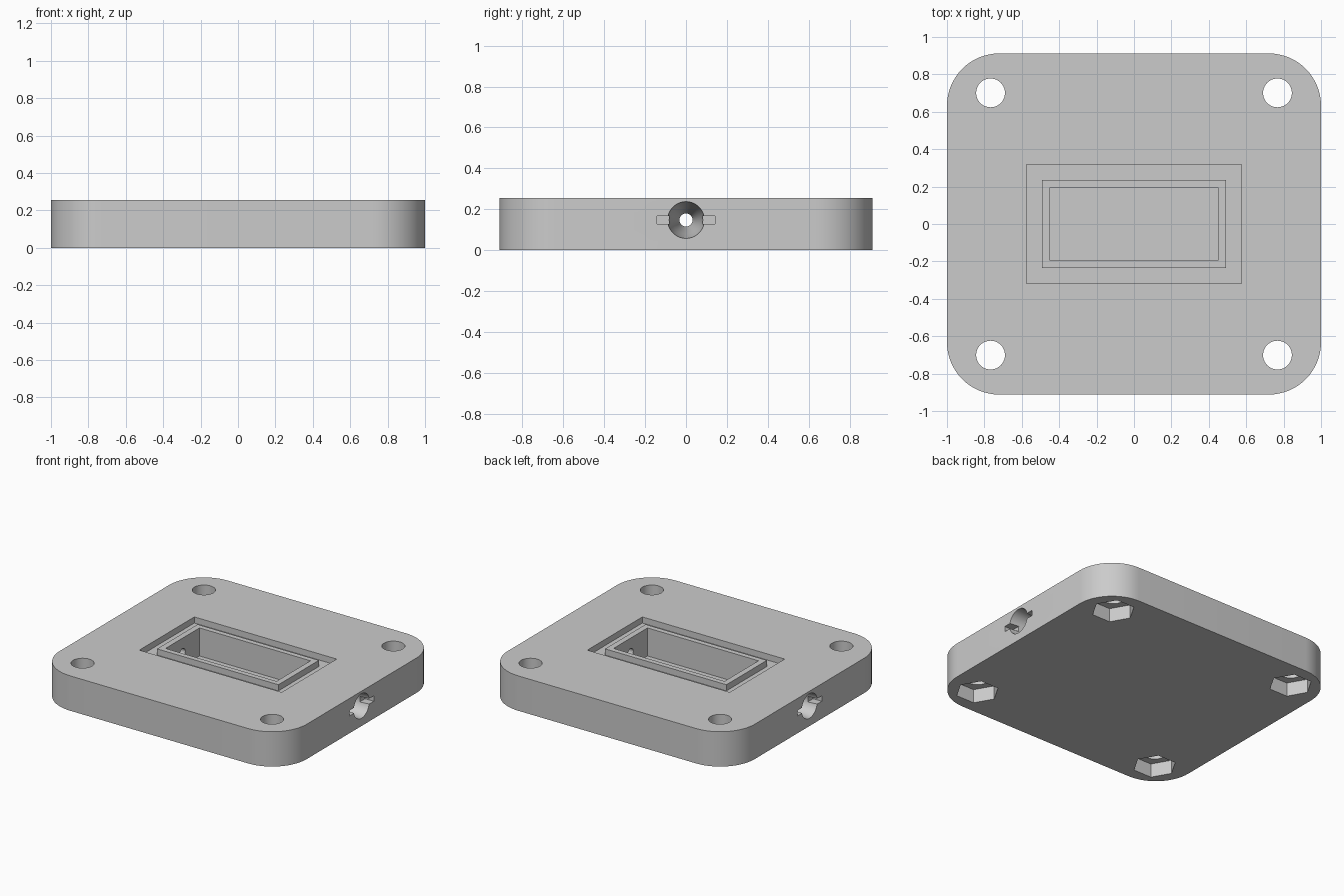
import bpy
from math import cos, sin, pi, radians

cube = bpy.data.objects.get("Cube")
if cube:
    bpy.data.objects.remove(cube, do_unlink=True)

HEIGHT = 0.255
PORT_Z = 0.147

grey = bpy.data.materials.new("plain grey")
grey.use_nodes = True
color = (0.6, 0.6, 0.6, 1)
grey.diffuse_color = color
grey.node_tree.nodes["Principled BSDF"].inputs["Base Color"].default_value = color


def loft(name, rings):
    """Closed solid through equal-length rings of points, bottom to top."""
    n = len(rings[0])
    verts = [p for ring in rings for p in ring]
    faces = [tuple(reversed(range(n))), tuple(range(len(verts) - n, len(verts)))]
    for k in range(len(rings) - 1):
        for i in range(n):
            j = (i + 1) % n
            faces.append((k * n + i, k * n + j, (k + 1) * n + j, (k + 1) * n + i))
    mesh = bpy.data.meshes.new(name)
    mesh.from_pydata(verts, [], faces)
    mesh.materials.append(grey)
    obj = bpy.data.objects.new(name, mesh)
    bpy.context.collection.objects.link(obj)
    return obj


def prism(name, outline, z0, z1):
    return loft(name, [[(x, y, z) for x, y in outline] for z in (z0, z1)])


def circle(x, y, r, n):
    return [(x + r * cos(2 * pi * i / n), y + r * sin(2 * pi * i / n)) for i in range(n)]


def rectangle(x0, x1, y0, y1):
    return [(x0, y0), (x1, y0), (x1, y1), (x0, y1)]


def rounded(hx, hy, r, steps=16):
    pts = []
    for k, (sx, sy) in enumerate([(1, 1), (-1, 1), (-1, -1), (1, -1)]):
        for i in range(steps + 1):
            a = pi / 2 * (k + i / steps)
            pts.append((sx * (hx - r) + r * cos(a), sy * (hy - r) + r * sin(a)))
    return pts


def cut(target, cutter):
    """Subtract the cutter, then discard it."""
    mod = target.modifiers.new("cut", "BOOLEAN")
    mod.operation = "DIFFERENCE"
    mod.solver = "EXACT"
    mod.object = cutter
    bpy.context.view_layer.objects.active = target
    bpy.ops.object.modifier_apply(modifier=mod.name)
    bpy.data.objects.remove(cutter, do_unlink=True)


# Rounded plate
body = prism("housing_plate", rounded(1, 0.912, 0.28), 0, HEIGHT)

# Shallow groove that leaves a flush rim around the chamber
groove = prism("groove_cutter", rectangle(-0.576, 0.576, -0.318, 0.318), HEIGHT - 0.045, 0.4)
cut(groove, prism("rim_core", rectangle(-0.491, 0.491, -0.234, 0.234), 0.1, 0.5))
cut(body, groove)

# Deep central chamber
cut(body, prism("chamber_cutter", rectangle(-0.449, 0.449, -0.196, 0.196), 0.05, 0.4))

# Corner bolt holes with hexagonal nut pockets underneath
for sx in (-1, 1):
    for sy in (-1, 1):
        x, y = sx * 0.767, sy * 0.701
        cut(body, prism("bolt_cutter", circle(x, y, 0.077, 40), -0.1, 0.4))
        cut(body, prism("nut_cutter", circle(x, y, 0.145, 6), -0.1, 0.1))

# Side ports: tapered socket, narrow channel and two locking slots
for side in (-1, 1):
    profile = [(0.4, 0.032), (0.64, 0.032), (0.8, 0.068), (1.0, 0.09), (1.05, 0.0955)]
    rings = [[(side * x, side * y, PORT_Z + z) for y, z in circle(0, 0, r, 40)]
             for x, r in profile]
    cut(body, loft("port_cutter", rings))
    x0, x1 = sorted((side * 0.93, side * 1.1))
    cut(body, prism("slot_cutter", rectangle(x0, x1, -0.141, 0.141),
                    PORT_Z - 0.02, PORT_Z + 0.02))

# Smooth the round walls, keep edges crisp
bpy.ops.object.select_all(action="DESELECT")
body.select_set(True)
bpy.context.view_layer.objects.active = body
bpy.ops.object.shade_smooth_by_angle(angle=radians(20))
